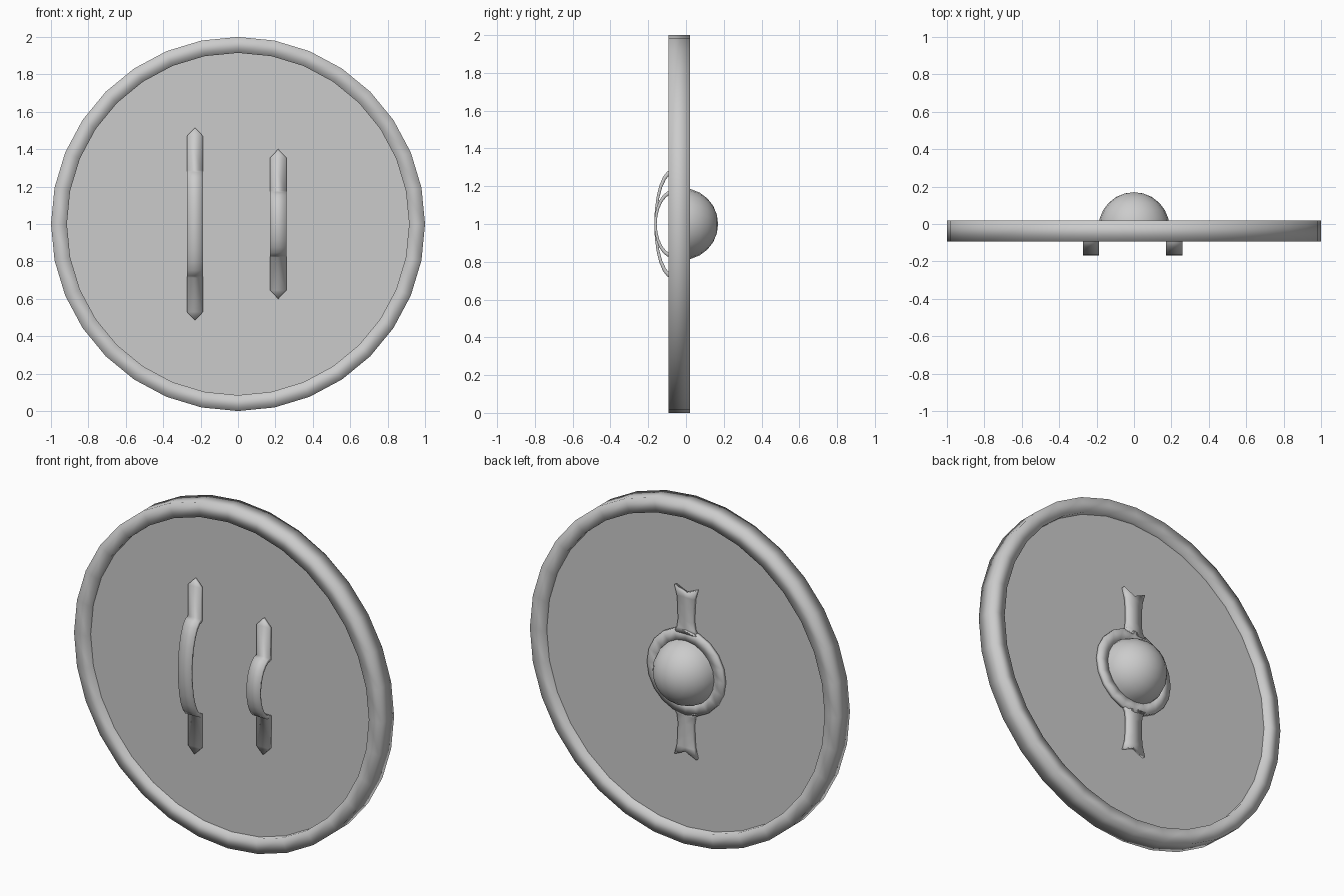
import bpy, bmesh
from math import sin, cos, pi

if "Cube" in bpy.data.objects:
    bpy.data.objects.remove(bpy.data.objects["Cube"])

CZ = 1.0  # height of the shield centre


def finish(name, bm, smooth=True):
    bmesh.ops.remove_doubles(bm, verts=bm.verts, dist=1e-5)
    bmesh.ops.recalc_face_normals(bm, faces=bm.faces)
    me = bpy.data.meshes.new(name)
    bm.to_mesh(me)
    bm.free()
    for p in me.polygons:
        p.use_smooth = smooth
    ob = bpy.data.objects.new(name, me)
    bpy.context.collection.objects.link(ob)
    return ob


def lathe(name, profile, seg, closed=True, smooth=True):
    """Turn (radius, y) points around the y axis through the shield centre."""
    bm = bmesh.new()
    rings = [[bm.verts.new((r * sin(2 * pi * i / seg), y, CZ + r * cos(2 * pi * i / seg)))
              for i in range(seg)] for r, y in profile]
    n = len(rings)
    for k in range(n if closed else n - 1):
        a, b = rings[k], rings[(k + 1) % n]
        for i in range(seg):
            j = (i + 1) % seg
            bm.faces.new((a[i], a[j], b[j], b[i]))
    bmesh.ops.dissolve_degenerate(bm, dist=1e-6, edges=bm.edges)
    return finish(name, bm, smooth)


def sweep(name, sections):
    """Skin a run of equal-sized closed cross-sections and cap both ends."""
    bm = bmesh.new()
    rows = [[bm.verts.new(p) for p in s] for s in sections]
    n = len(rows[0])
    for a, b in zip(rows, rows[1:]):
        for i in range(n):
            j = (i + 1) % n
            bm.faces.new((a[i], a[j], b[j], b[i]))
    bm.faces.new(rows[0])
    bm.faces.new(rows[-1])
    bmesh.ops.dissolve_degenerate(bm, dist=1e-6, edges=bm.edges)
    return finish(name, bm)


# Rim: box section, smooth shaded
lathe("rim", [(1.0, -0.093), (1.0, 0.02), (0.915, 0.02), (0.915, -0.093)], 32)

# Board
bm = bmesh.new()
rows = [[bm.verts.new((0.95 * sin(2 * pi * i / 32), y, CZ + 0.95 * cos(2 * pi * i / 32)))
         for i in range(32)] for y in (-0.06, -0.015)]
for i in range(32):
    j = (i + 1) % 32
    bm.faces.new((rows[0][i], rows[0][j], rows[1][j], rows[1][i]))
for r in rows:
    bm.faces.new(r)
finish("board", bm, False)

# Boss dome and its flange on the back
R, N = 0.19, 6
lathe("boss_dome", [(R * cos(pi / 2 * k / N) if k < N else 0.0, -0.02 + R * sin(pi / 2 * k / N))
                    for k in range(N + 1)], 20, closed=False)
lathe("boss_flange", [(0.25, -0.018), (0.25, 0.006), (0.18, 0.006), (0.18, -0.018)], 20)

# Fishtail bars above and below the boss: (distance, half width, notch depth)
bar = [(0.225, 0.075, 0), (0.255, 0.056, 0), (0.30, 0.049, 0), (0.38, 0.05, 0),
       (0.44, 0.056, 0), (0.497, 0.072, 0.032)]
for label, s in (("upper", 1), ("lower", -1)):
    secs = []
    for d, w, notch in bar:
        cols = [(-w, d), (0, d - notch), (w, d)]
        secs.append([(x, 0.006, CZ + s * z) for x, z in cols] +
                    [(x, -0.018, CZ + s * z) for x, z in reversed(cols)])
    sweep(label + "_bar", secs)


# Arched strap handles on the front, pointed at both ends
def handle(name, x, half, arch, w=0.043):
    top = [(half, 0.0, -0.076, half, -0.058), (half - 0.045, w, -0.076, half - 0.045, -0.058)]
    path = list(top)
    n = 12
    for k in range(n + 1):
        a = pi * k / n
        path.append((arch * cos(a), w, -0.076 - 0.092 * sin(a),
                     (arch - 0.014) * cos(a), -0.058 - 0.097 * sin(a)))
    path += [(-zo, ww, yo, -zi, yi) for zo, ww, yo, zi, yi in reversed(top)]
    sweep(name, [[(x - ww, yo, CZ + zo), (x + ww, yo, CZ + zo),
                  (x + ww, yi, CZ + zi), (x - ww, yi, CZ + zi)]
                 for zo, ww, yo, zi, yi in path])


handle("long_handle", -0.23, 0.515, 0.287)
handle("short_handle", 0.215, 0.40, 0.177)
